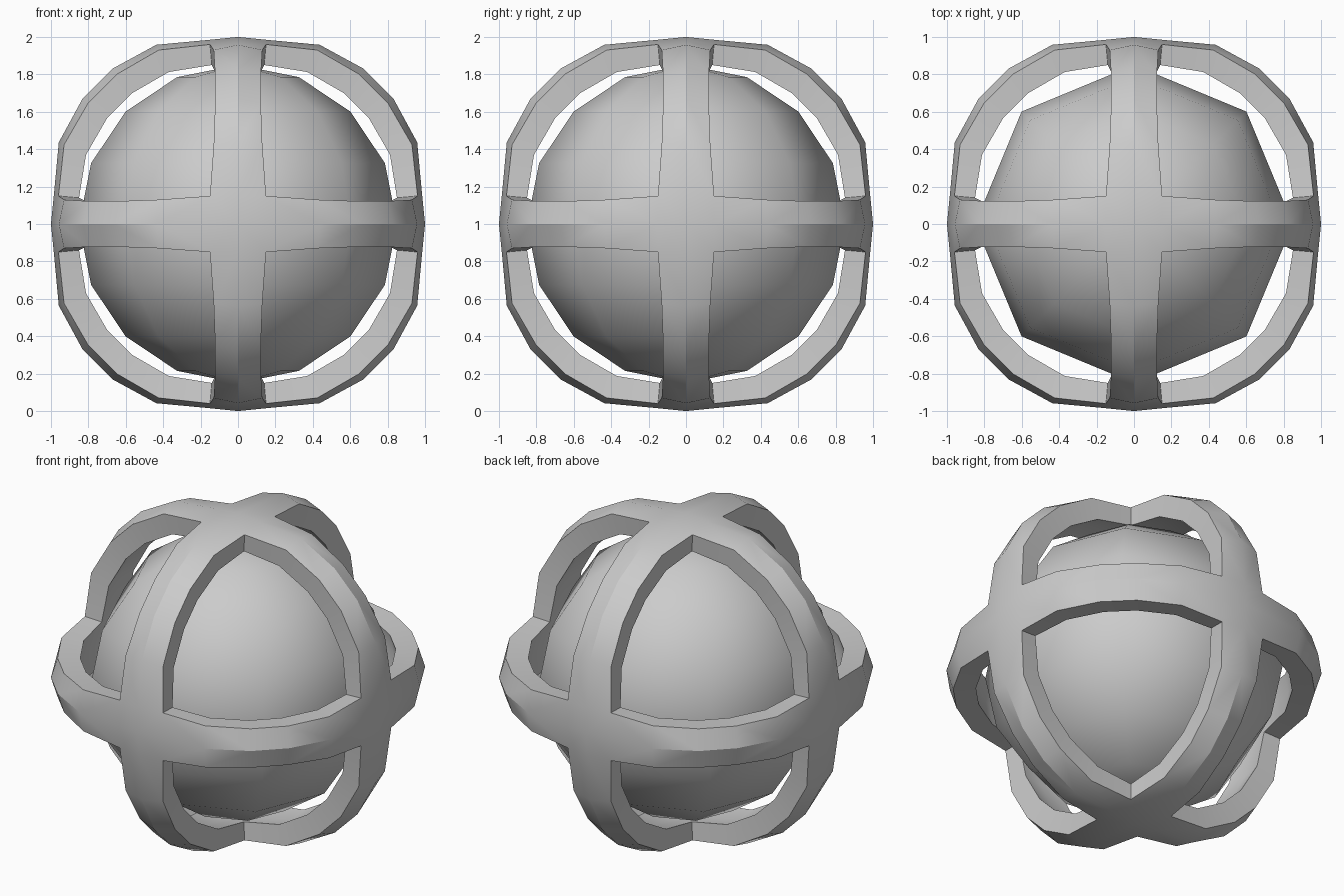
import bpy, bmesh, math
from mathutils import Vector

if "Cube" in bpy.data.objects:
    bpy.data.objects.remove(bpy.data.objects["Cube"])

CENTRE = Vector((0, 0, 1))

# Inner ball: coarse UV sphere
bpy.ops.mesh.primitive_uv_sphere_add(segments=8, ring_count=8, radius=0.85, location=CENTRE)
ball = bpy.context.object
ball.name = "inner_ball"
bpy.ops.object.shade_smooth()


def polar(r, deg):
    a = math.radians(deg)
    return r * math.cos(a), r * math.sin(a)


def arc(end, radii, angles=(24.5, 39.0)):
    """Quarter arc in 2D, symmetric about the diagonal."""
    half = [end] + [polar(r, a) for r, a in zip(radii, angles)]
    return half + [(v, u) for u, v in reversed(half)]


# Band profiles: (quarter arc, sideways offset at each arc point)
out_ridge = arc((0.985, 0.15), (1.053, 1.068))
out_edge = arc((0.96, 0.15), (1.022, 1.03))
in_ridge = arc((0.872, 0.14), (0.91, 0.92))
in_edge = arc((0.85, 0.14), (0.893, 0.90))
out_off = [0.15, 0.13, 0.122, 0.122, 0.13, 0.15]
in_off = [0.14, 0.122, 0.115, 0.115, 0.122, 0.14]


def place(p, off, k):
    """Arc point to 3D, with k choosing the ring plane."""
    c = [0, 0, 0]
    c[k], c[(k + 1) % 3], c[(k + 2) % 3] = p[0], p[1], off
    return c


# Cage: build one octant, then reflect it into all eight
bm = bmesh.new()
for sx in (1, -1):
    for sy in (1, -1):
        for sz in (1, -1):
            def face(pts):
                vs = [bm.verts.new((p[0] * sx, p[1] * sy, p[2] * sz + 1)) for p in pts]
                bm.faces.new(vs)

            for k in range(3):
                ro = [place(p, 0, k) for p in out_ridge]
                eo = [place(p, o, k) for p, o in zip(out_edge, out_off)]
                ri = [place(p, 0, k) for p in in_ridge]
                ei = [place(p, o, k) for p, o in zip(in_edge, in_off)]
                for a, b in ((ro, eo), (eo, ei), (ei, ri)):
                    for i in range(5):
                        face((a[i], a[i + 1], b[i + 1], b[i]))
                # crossing patches on the axis
                for tip, ridge, edge in ((1.0, ro, eo), (0.872, ri, ei)):
                    other = list(ridge[0])
                    other[(k + 1) % 3], other[(k + 2) % 3] = 0, ridge[0][(k + 1) % 3]
                    face((place((tip, 0), 0, k), ridge[0], edge[0], other))

bmesh.ops.remove_doubles(bm, verts=bm.verts, dist=0.001)
bmesh.ops.recalc_face_normals(bm, faces=bm.faces)
mesh = bpy.data.meshes.new("ring_cage")
bm.to_mesh(mesh)
bm.free()
cage = bpy.data.objects.new("ring_cage", mesh)
bpy.context.collection.objects.link(cage)

bpy.ops.object.select_all(action='DESELECT')
cage.select_set(True)
bpy.context.view_layer.objects.active = cage
bpy.ops.object.shade_smooth_by_angle(angle=math.radians(30))
